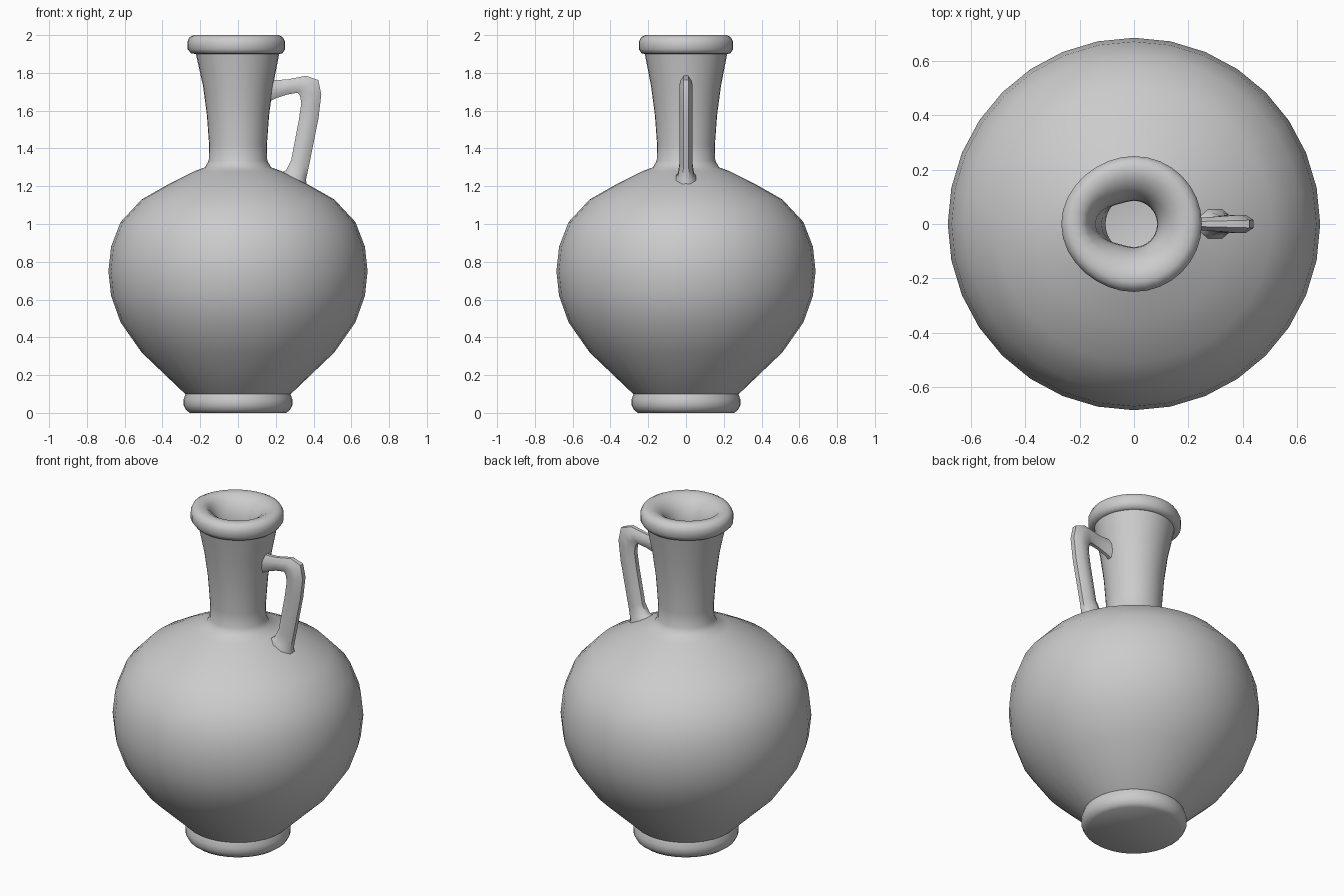
import bpy, bmesh
from math import sin, cos, pi


def finish(name, rings, angle, cap=True):
    """Skin a list of closed rings and smooth the result."""
    bm = bmesh.new()
    loops = [[bm.verts.new(p) for p in ring] for ring in rings]
    n = len(loops[0])
    for a, b in zip(loops, loops[1:]):
        for i in range(n):
            j = (i + 1) % n
            bm.faces.new((a[i], a[j], b[j], b[i]))
    if cap:
        bm.faces.new(loops[0][::-1])
        bm.faces.new(loops[-1])
    bmesh.ops.recalc_face_normals(bm, faces=bm.faces[:])
    mesh = bpy.data.meshes.new(name)
    bm.to_mesh(mesh)
    bm.free()
    ob = bpy.data.objects.new(name, mesh)
    bpy.context.collection.objects.link(ob)
    bpy.ops.object.select_all(action='DESELECT')
    ob.select_set(True)
    bpy.context.view_layer.objects.active = ob
    bpy.ops.object.shade_smooth_by_angle(angle=angle)
    return ob


def turned_ring(r, z, spout=0.0, sides=32):
    """Circle pulled out to a point on the left by the spout amount."""
    ring = []
    for i in range(sides):
        a = 2 * pi * i / sides
        rr = r + spout * max(0.0, -cos(a)) ** 4
        ring.append((rr * cos(a), rr * sin(a), z))
    return ring


# Vessel: foot, belly, neck, lip, then down the hollow inside (radius, z, spout)
profile = [
    (0.255, 0.0), (0.275, 0.015), (0.288, 0.04), (0.288, 0.07), (0.278, 0.10),
    (0.285, 0.105), (0.51, 0.32), (0.622, 0.48), (0.672, 0.62), (0.686, 0.75),
    (0.672, 0.88), (0.622, 1.01), (0.51, 1.13), (0.36, 1.215), (0.23, 1.28),
    (0.175, 1.30), (0.155, 1.335), (0.153, 1.42), (0.165, 1.58), (0.185, 1.73),
    (0.218, 1.90, 0.005), (0.235, 1.903, 0.012), (0.25, 1.925, 0.018),
    (0.25, 1.965, 0.018), (0.238, 1.988, 0.02), (0.215, 2.0, 0.02),
    (0.175, 1.995, 0.02), (0.135, 1.97, 0.04), (0.105, 1.93, 0.05),
    (0.088, 1.88, 0.055), (0.085, 1.83, 0.055), (0.10, 1.75, 0.02),
    (0.105, 1.6), (0.11, 1.33), (0.2, 1.245), (0.48, 1.09), (0.59, 0.99),
    (0.645, 0.75), (0.59, 0.49), (0.48, 0.34), (0.25, 0.12),
]
finish("pitcher_body", [turned_ring(*p) for p in profile], 0.9)

# Handle: inner x, z, outer x, z, half width along the path
sections = [
    (0.14, 1.635, 0.14, 1.77, 0.035), (0.20, 1.665, 0.20, 1.762, 0.024),
    (0.26, 1.685, 0.26, 1.765, 0.024), (0.315, 1.695, 0.36, 1.785, 0.030),
    (0.328, 1.68, 0.425, 1.762, 0.034), (0.335, 1.64, 0.441, 1.685, 0.034),
    (0.322, 1.55, 0.426, 1.56, 0.034), (0.282, 1.34, 0.374, 1.30, 0.034),
    (0.255, 1.285, 0.360, 1.235, 0.042), (0.215, 1.265, 0.365, 1.195, 0.062),
    (0.22, 1.23, 0.36, 1.16, 0.065),
]
rings = []
for xi, zi, xo, zo, w in sections:
    ring = []
    for i in range(8):
        a = 2 * pi * (i + 0.5) / 8
        t = 0.5 + 0.5 * cos(a) / cos(pi / 8)
        ring.append((xi + (xo - xi) * t, w * sin(a) / cos(pi / 8), zi + (zo - zi) * t))
    rings.append(ring)
finish("handle", rings, 0.9)
